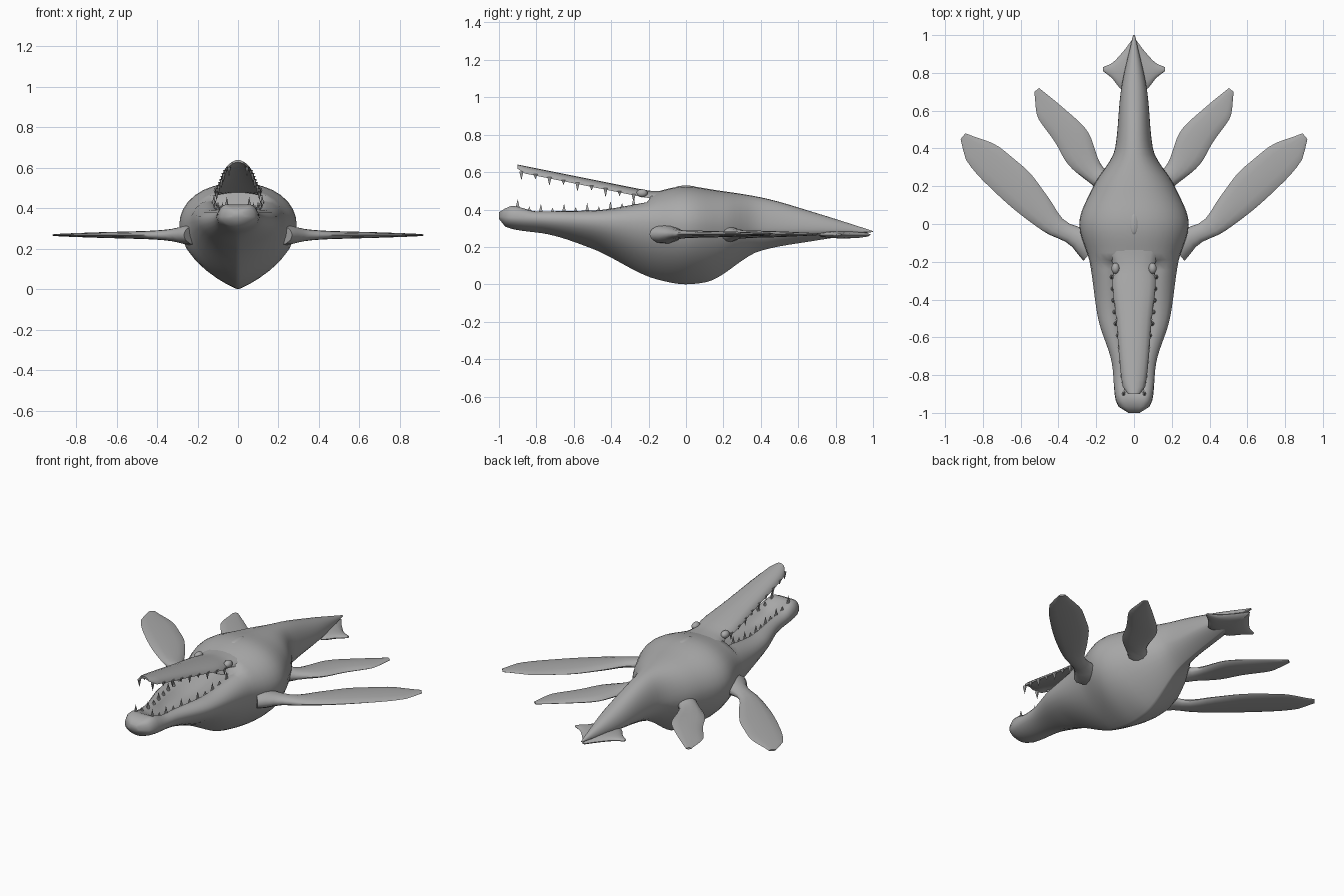
import bpy, bmesh, math
from mathutils import Vector

cube = bpy.data.objects.get("Cube")
if cube:
    bpy.data.objects.remove(cube)

grey = bpy.data.materials.new("plain grey")
grey.use_nodes = True
grey.diffuse_color = (0.4, 0.4, 0.4, 1)
grey.node_tree.nodes["Principled BSDF"].inputs["Base Color"].default_value = grey.diffuse_color


def finish(name, bm, angle=60):
    """Turn a bmesh into a smooth shaded grey object."""
    bmesh.ops.recalc_face_normals(bm, faces=bm.faces)
    mesh = bpy.data.meshes.new(name)
    bm.to_mesh(mesh)
    bm.free()
    mesh.materials.append(grey)
    part = bpy.data.objects.new(name, mesh)
    bpy.context.collection.objects.link(part)
    bpy.ops.object.select_all(action='DESELECT')
    part.select_set(True)
    bpy.context.view_layer.objects.active = part
    bpy.ops.object.shade_smooth_by_angle(angle=math.radians(angle))


def loft(name, rings):
    """Skin a list of equal closed rings and cap both ends."""
    bm = bmesh.new()
    rows = [[bm.verts.new(point) for point in ring] for ring in rings]
    count = len(rows[0])
    for row, following in zip(rows, rows[1:]):
        for i in range(count):
            j = (i + 1) % count
            bm.faces.new((row[i], row[j], following[j], following[i]))
    bm.faces.new(rows[0])
    bm.faces.new(rows[-1])
    finish(name, bm)


def smooth_curve(*keys):
    """Return a smooth function through a few keys, without overshoot."""
    slopes = [(b[1] - a[1]) / (b[0] - a[0]) for a, b in zip(keys, keys[1:])]
    tangents = [slopes[0]]
    for before, after in zip(slopes, slopes[1:]):
        rising = before * after > 0
        tangents.append(2 * before * after / (before + after) if rising else 0)
    tangents.append(slopes[-1])

    def value(position):
        position = min(max(position, keys[0][0]), keys[-1][0])
        index = 0
        while index < len(slopes) - 1 and position > keys[index + 1][0]:
            index += 1
        (start, low), (end, high) = keys[index], keys[index + 1]
        span = end - start
        t = (position - start) / span
        ease = t * t * (3 - 2 * t)
        lean = t * (1 - t) * span * ((1 - t) * tangents[index] - t * tangents[index + 1])
        return low + (high - low) * ease + lean
    return value


def steps(start, end, count):
    return [start + (end - start) * i / count for i in range(count + 1)]


def mirrored(half):
    """Close a half section that runs from the bottom centre to the top centre."""
    return half + [(-x, y, z) for x, y, z in half[-2:0:-1]]


# Long profiles of the animal, as functions of y
half_width = smooth_curve((-1, .03), (-.97, .08), (-.92, .1), (-.75, .115), (-.5, .19),
                          (-.2, .235), (0, .29), (.2, .215), (.4, .1), (.7, .07), (1, .005))
belly = smooth_curve((-1, .35), (-.97, .31), (-.9, .29), (-.75, .27), (-.5, .19),
                     (-.15, .025), (0, 0), (.1, .01), (.4, .18), (.7, .235), (1, .28))
jaw_top = smooth_curve((-1, .385), (-.93, .42), (-.8, .39), (-.5, .395), (-.2, .44))
back = smooth_curve((-.2, .485), (0, .525), (.15, .505), (.4, .465), (.7, .38), (1, .285))
snout_width = smooth_curve((-.9, .03), (-.86, .06), (-.5, .095), (-.3, .115),
                           (-.23, .107), (-.15, .13), (0, .1))


def widest_height(y):
    return .32 - .04 * y


def rim(y):
    return .58 * half_width(y)


def snout_top(y):
    return max(.46 - .2 * y, .5)


def snout_edge(y):
    return snout_top(y) - min(.04, .9 + y + .022)


def lower_half(y):
    """Keel-shaped underside, rounder towards the chin."""
    power = 1 + .75 * min(1, 2 * (y + 1))
    middle = widest_height(y)
    half = [(0, y, belly(y))]
    for a in steps(math.pi / 2, 0, 8)[1:]:
        half.append((half_width(y) * math.cos(a) ** power, y,
                     middle - (middle - belly(y)) * math.sin(a)))
    return half


def jaw_ring(y):
    """Flank up to the rim, then down into the mouth floor."""
    half, middle, edge = lower_half(y), widest_height(y), rim(y)
    dip = .045 * min(1, max(0, 4 * (y + .92)))
    for a in steps(0, math.pi / 2, 4)[1:]:
        half.append((edge + (half_width(y) - edge) * math.cos(a), y,
                     middle + (jaw_top(y) - middle) * math.sin(a)))
    for t in steps(0, 1, 4)[1:]:
        half.append((edge * (1 - t), y, jaw_top(y) - dip * math.sin(t * math.pi / 2)))
    return mirrored(half)


def trunk_ring(y):
    """Keel below, rounded back above."""
    half, middle = lower_half(y), widest_height(y)
    for a in steps(0, math.pi / 2, 8)[1:-1]:
        half.append((half_width(y) * math.cos(a) ** .9, y,
                     middle + (back(y) - middle) * math.sin(a)))
    half.append((0, y, back(y)))
    return mirrored(half)


def snout_ring(y):
    """Thin arched shell with a hollow palate."""
    width, edge, top = snout_width(y), snout_edge(y), snout_top(y)
    half = [(width * t, y, edge + (top - edge) * .45 * (1 - t * t)) for t in steps(0, 1, 3)]
    for a in steps(0, math.pi / 2, 4)[1:]:
        half.append((width * math.cos(a), y, edge + (top - edge) * math.sin(a)))
    return mirrored(half)


loft("body_and_lower_jaw", [jaw_ring(y) for y in steps(-1, -.21, 24)]
     + [trunk_ring(y) for y in steps(-.19, 1, 32)])
loft("upper_jaw", [snout_ring(y) for y in steps(-.9, 0, 24)])


def teeth(name, places, rim_at, height_at, direction):
    """Row of pointed cones on each side, alternately long and short."""
    bm = bmesh.new()
    for i, y in enumerate(places):
        length = direction * (.02 if i % 2 else .04)
        for side in (-1, 1):
            x, z = side * .93 * rim_at(y), height_at(y)
            base = [bm.verts.new((x + .01 * math.cos(a), y + .013 * math.sin(a),
                                  z - direction * .008))
                    for a in steps(0, math.tau, 6)[:-1]]
            tip = bm.verts.new((x, y, z + length))
            bm.faces.new(base)
            for k, corner in enumerate(base):
                bm.faces.new((corner, base[(k + 1) % 6], tip))
    finish(name, bm)


teeth("lower_teeth", steps(-.9, -.28, 10), rim, jaw_top, 1)
teeth("upper_teeth", steps(-.88, -.28, 8), snout_width, snout_edge, -1)


def blade(name, side, root, tip, height, flare, lead, trail):
    """Flat paddle along an axis, with its two edges as offsets from that axis."""
    root, tip = Vector(root), Vector(tip)
    length = (tip - root).length
    along = (tip - root) / length
    across = Vector((along.y, -along.x))
    rings = []
    for t in steps(-flare, length, 20):
        s = max(t, 0) / length
        thickness = .04 - .03 * s * s + flare * math.exp(-12 * s)
        middle, reach = (lead(t) + trail(t)) / 2, (lead(t) - trail(t)) / 2
        ring = []
        for a in steps(0, math.tau, 12)[:-1]:
            spot = root + along * t + across * (middle + reach * math.cos(a))
            ring.append((side * spot.x, spot.y, height + thickness / 2 * math.sin(a)))
        rings.append(ring)
    loft(name, rings)


def ball(name, centre, size):
    bm = bmesh.new()
    bmesh.ops.create_uvsphere(bm, u_segments=12, v_segments=8, radius=1)
    bmesh.ops.scale(bm, vec=size, verts=bm.verts)
    bmesh.ops.translate(bm, vec=centre, verts=bm.verts)
    finish(name, bm)


# Edge offsets of the paddles, measured along their axes
front_lead = smooth_curve((-.05, .1), (.05, .08), (.2, .115), (.4, .125), (.6, .115),
                          (.75, .09), (.85, .02))
front_trail = smooth_curve((-.05, -.1), (.08, -.02), (.15, 0), (.3, -.04), (.5, -.08),
                           (.65, -.08), (.85, -.02))
rear_lead = smooth_curve((0, .08), (.18, .115), (.32, .095), (.45, .09), (.59, .015))
rear_trail = smooth_curve((-.05, -.08), (.05, -.02), (.26, -.075), (.43, -.05), (.59, -.015))
fluke_lead = smooth_curve((0, .12), (.06, .11), (.12, .045), (.165, .01))
fluke_trail = smooth_curve((0, -.17), (.06, -.09), (.12, -.03), (.165, -.01))

# Paired limbs, tail flukes and eyes
for label, side in (("left", 1), ("right", -1)):
    blade(label + "_front_flipper", side, (.25, -.08), (.905, .465), .268, .06,
          front_lead, front_trail)
    blade(label + "_rear_flipper", side, (.15, .25), (.515, .71), .268, .05,
          rear_lead, rear_trail)
    blade(label + "_tail_fluke", side, (0, .82), (.165, .82), .265, 0,
          fluke_lead, fluke_trail)
    ball(label + "_eye", (side * .098, -.235, .487), (.022, .03, .022))

# Breathing ridge on the back
ball("back_ridge", (0, 0, .515), (.025, .06, .013))
